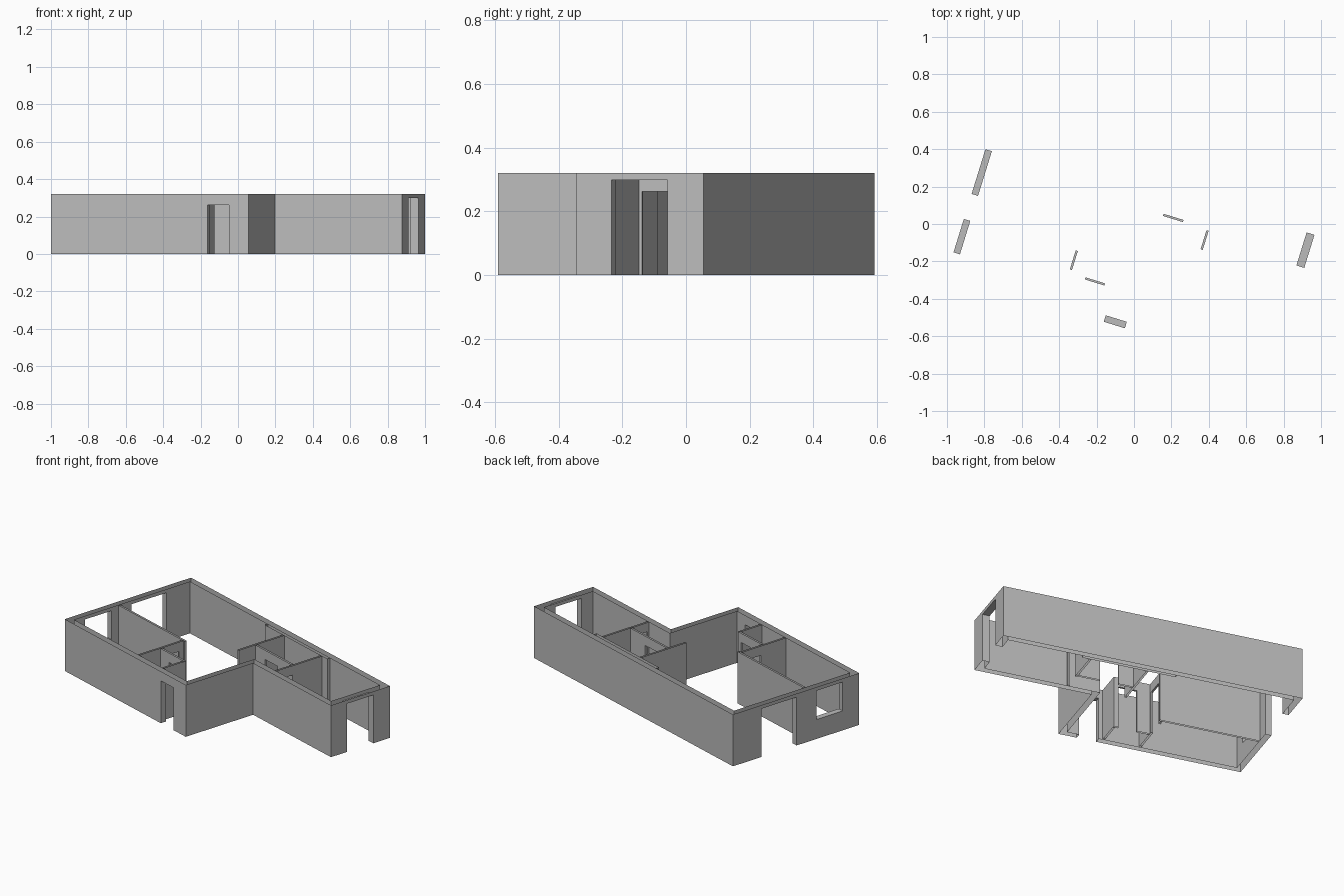
import bpy, bmesh, math

if "Cube" in bpy.data.objects:
    bpy.data.objects.remove(bpy.data.objects["Cube"])

HEIGHT = 0.32
TURN = math.radians(-17.2)
THIN = 0.012

plaster = bpy.data.materials.new("plaster_grey")
plaster.use_nodes = True
GREY = (0.5, 0.5, 0.5, 1)
plaster.diffuse_color = GREY
plaster.node_tree.nodes["Principled BSDF"].inputs["Base Color"].default_value = GREY


def quad(bm, points):
    bm.faces.new([bm.verts.new(p) for p in points])


def panel(bm, p, q, holes=()):
    """Upright sheet from p to q, facing right of travel; holes are (low, high, sill, head)."""
    axis = 0 if abs(q[0] - p[0]) > abs(q[1] - p[1]) else 1
    forward = q[axis] > p[axis]

    def piece(a, b, z0, z1):
        if abs(b - a) < 1e-5 or z1 - z0 < 1e-5:
            return
        s, e = list(p), list(p)
        s[axis], e[axis] = a, b
        quad(bm, [(*s, z0), (*e, z0), (*e, z1), (*s, z1)])

    at = p[axis]
    for low, high, sill, head in sorted(holes, reverse=not forward):
        a, b = (low, high) if forward else (high, low)
        piece(at, a, 0, HEIGHT)
        piece(a, b, 0, sill)
        piece(a, b, head, HEIGHT)
        at = b
    piece(at, q[axis], 0, HEIGHT)


def reveal(bm, axis, c0, c1, hole):
    """Jambs, head and sill lining a hole through a wall that runs along the axis."""
    low, high, sill, head = hole

    def pt(along, across, z):
        return (along, across, z) if axis == 0 else (across, along, z)

    for s in (low, high):
        quad(bm, [pt(s, c0, sill), pt(s, c1, sill), pt(s, c1, head), pt(s, c0, head)])
    for z in ((head, sill) if sill > 0 else (head,)):
        quad(bm, [pt(low, c0, z), pt(high, c0, z), pt(high, c1, z), pt(low, c1, z)])


def finish(bm, name):
    bmesh.ops.remove_doubles(bm, verts=bm.verts, dist=1e-5)
    mesh = bpy.data.meshes.new(name)
    bm.to_mesh(mesh)
    bm.free()
    mesh.materials.append(plaster)
    obj = bpy.data.objects.new(name, mesh)
    obj.rotation_euler.z = TURN
    bpy.context.collection.objects.link(obj)


def partition(name, axis, mid, start, end, holes=()):
    """Thin inner wall with open top and bottom."""
    bm = bmesh.new()
    c0, c1 = mid - THIN / 2, mid + THIN / 2
    corners = [(start, c0), (end, c0), (end, c1), (start, c1)]
    if axis == 1:
        corners = [(c, a) for a, c in reversed(corners)]
    for i, p in enumerate(corners):
        q = corners[(i + 1) % 4]
        long_side = abs(q[axis] - p[axis]) > THIN * 1.5
        panel(bm, p, q, holes if long_side else ())
    for hole in holes:
        reveal(bm, axis, c0, c1, hole)
    finish(bm, name)


# Outer walls: L-shaped outside loop and inside loop
L, R, F, B = -0.877, 0.939, -0.547, 0.348
NX, NY = 0.228, -0.07
T, TR = 0.036, 0.044
outer = [(L, F), (NX, F), (NX, NY), (R, NY), (R, B), (L, B)]
inner = [(L + T, F + T), (NX - T, F + T), (NX - T, NY + T),
         (R - TR, NY + T), (R - TR, B - T), (L + T, B - T)]
front_door = [(0.0, 0.118, 0, 0.262)]
end_door = [(0.045, 0.23, 0, 0.298)]
side_openings = [(-0.43, -0.243, 0.12, 0.298), (-0.103, 0.147, 0, 0.298)]
side_holes = [front_door, [], [], end_door, [], side_openings]

bm = bmesh.new()
for i, holes in enumerate(side_holes):
    j = (i + 1) % 6
    panel(bm, outer[i], outer[j], holes)
    panel(bm, inner[j], inner[i], holes)
reveal(bm, 0, F, F + T, front_door[0])
reveal(bm, 1, R - TR, R, end_door[0])
for hole in side_openings:
    reveal(bm, 1, L, L + T, hole)
finish(bm, "outer_walls")

# Shallow service lining against the back wall
bm = bmesh.new()
x0, x1, y0, y1 = -0.13, 0.44, B - T - 0.02, B - T
for p, q in (((x0, y1), (x0, y0)), ((x0, y0), (x1, y0)), ((x1, y0), (x1, y1))):
    panel(bm, p, q)
finish(bm, "service_lining")

# Inner walls, with doors
DOOR = 0.262
partition("bedroom_wall", 0, -0.19, L + T, -0.235)
partition("bedroom_door_wall", 1, -0.25, F + T, -0.196, [(-0.333, -0.227, 0, DOOR)])
partition("washroom_door_wall", 0, -0.355, -0.244, -0.024, [(-0.164, -0.054, 0, DOOR)])
partition("washroom_side_wall", 1, -0.03, F + T, -0.361)
partition("kitchen_wall", 1, 0.04, -0.03, y0)
partition("bathroom_door_wall", 0, 0.093, 0.046, 0.38, [(0.135, 0.247, 0, DOOR)])
partition("end_room_wall", 1, 0.386, NY + T, y0, [(-0.023, 0.083, 0, DOOR)])
